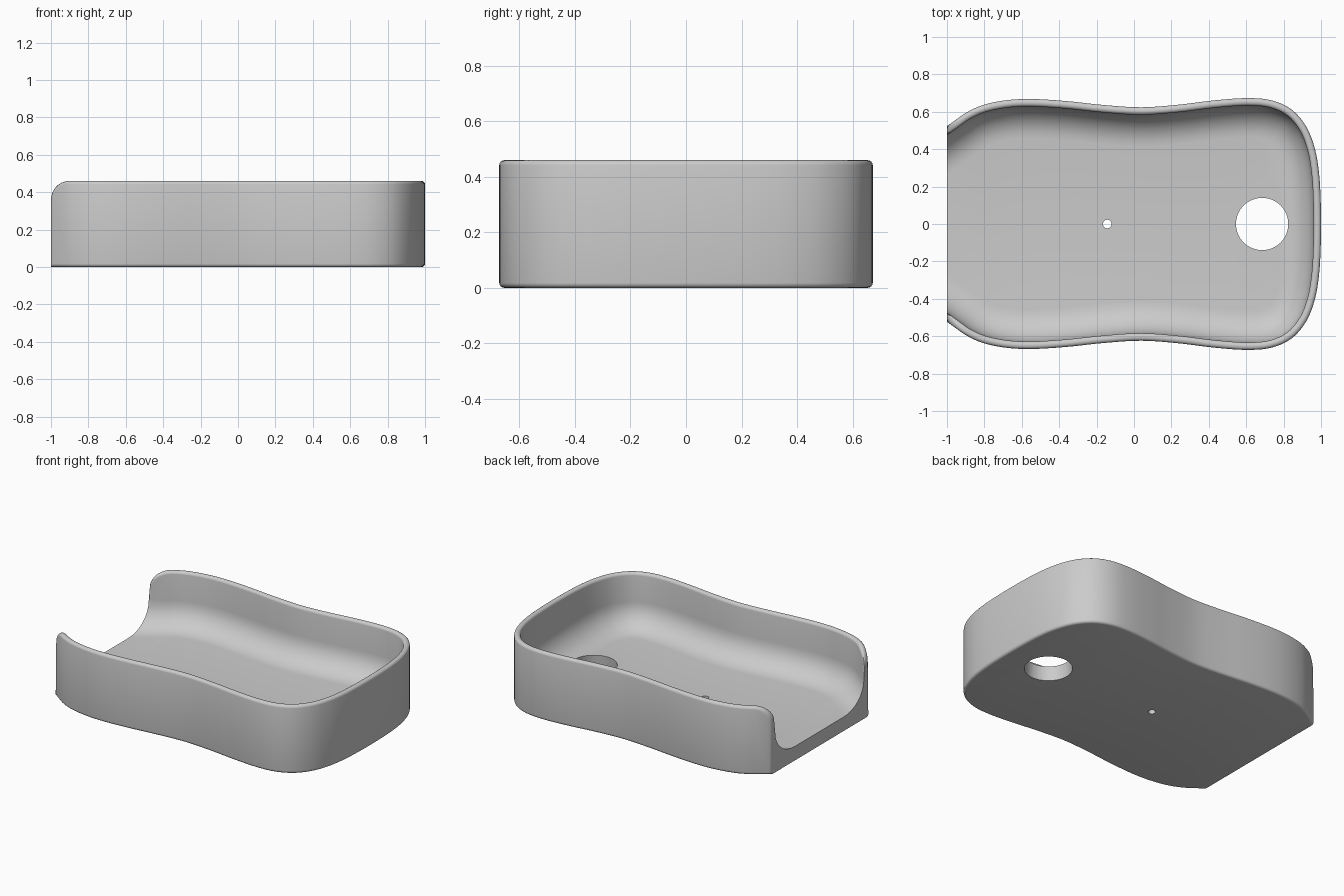
import bpy, bmesh, math
from mathutils import Vector

if "Cube" in bpy.data.objects:
    bpy.data.objects.remove(bpy.data.objects["Cube"], do_unlink=True)

HEIGHT, WALL, FLOOR, FILLET, CORNER, ROUND = 0.46, 0.04, 0.095, 0.17, 0.1, 0.018

# Half outline from the open end round to the middle of the closed end
half = [(-1, .523), (-.91, .588), (-.81, .635), (-.68, .662), (-.54, .668), (-.36, .657),
        (-.16, .636), (.04, .624), (.24, .638), (.42, .66), (.6, .673), (.735, .661),
        (.845, .61), (.924, .515), (.969, .395), (.99, .265), (.998, .13), (1, 0)]
control = [Vector(p) for p in half] + [Vector((x, -y)) for x, y in half[-2::-1]]


def catmull(a, b, c, d, t):
    return 0.5 * (2 * b + (c - a) * t + (2 * a - 5 * b + 4 * c - d) * t ** 2
                  + (3 * b - a - 3 * c + d) * t ** 3)


# Straight end segments, smooth curve in between
STEPS = 5
outline = [control[0]]
for i in range(1, len(control) - 2):
    outline += [catmull(*control[i - 1:i + 3], s / STEPS) for s in range(STEPS)]
outline += control[-2:]
n = len(outline)


def inset(i, amount):
    """Outline point i moved inwards; the two ends slide along the open face."""
    t = (outline[min(i + 1, n - 1)] - outline[max(i - 1, 0)]).normalized()
    inward = Vector((t.y, -t.x))
    if i in (0, n - 1):
        return outline[i] + Vector((0, amount / inward.y))
    return outline[i] + inward * amount


bm = bmesh.new()


def vert(p, z):
    return bm.verts.new((p.x, p.y, z))


def face(verts):
    return bm.faces.new(list(dict.fromkeys(verts)))


# Cross-section columns: bottom edge, rim, then the inside fillet
arc = [math.pi / 2 * k / 8 for k in range(9)]
foot, rim, bowl = [], [], []
for i in range(n):
    top = HEIGHT - CORNER if i in (0, n - 1) else HEIGHT
    foot.append([vert(inset(i, ROUND * (1 - math.sin(a))), ROUND * (1 - math.cos(a)))
                 for a in arc[::2]])
    rim.append([vert(inset(i, o), top) for o in (0, WALL)])
    bowl.append([vert(inset(i, WALL + FILLET * (1 - math.cos(a))),
                      FLOOR + FILLET * (1 - math.sin(a))) for a in arc])

soft = []
for i in range(n - 1):
    j = i + 1
    chains = []
    for side in range(2):
        a, b = rim[i][side], rim[j][side]
        mids = []
        if i in (0, n - 2):   # rounded upper corner at the open end
            low, high = (a, b) if i == 0 else (b, a)
            for phi in arc[1:-1]:
                p = low.co.lerp(high.co, 1 - math.cos(phi))
                mids.append(vert(p, HEIGHT - CORNER * (1 - math.sin(phi))))
            if i:
                mids.reverse()
        chains.append([a, *mids, b])
    outer, inner = chains
    face([foot[i][-1], foot[j][-1], *reversed(outer)])
    face([bowl[i][0], bowl[j][0], *reversed(inner)])
    for k in range(len(outer) - 1):
        face([outer[k], outer[k + 1], inner[k + 1], inner[k]])
    for rows in (foot, bowl):
        for k in range(len(rows[i]) - 1):
            face([rows[i][k], rows[j][k], rows[j][k + 1], rows[i][k + 1]])
    for chain in chains:
        soft += [bm.edges.get(pair) for pair in zip(chain, chain[1:])]

# Floor and underside strips between mirrored columns
for i in range(n // 2):
    a, b = n - 1 - i, n - 2 - i
    face([bowl[i][-1], bowl[i + 1][-1], bowl[b][-1], bowl[a][-1]])
    face([foot[i][0], foot[i + 1][0], foot[b][0], foot[a][0]])

# Open end face
left = foot[0] + rim[0] + bowl[0]
right = foot[-1] + rim[-1] + bowl[-1]
face(left + right[::-1])

# Round over the rim and the ends of the walls
for i in (0, n - 1):
    soft += [bm.edges.get((foot[i][-1], rim[i][0])), bm.edges.get((rim[i][1], bowl[i][0]))]
bmesh.ops.recalc_face_normals(bm, faces=bm.faces)
bmesh.ops.bevel(bm, geom=soft, offset=ROUND, offset_type='OFFSET', segments=4,
                profile=0.5, affect='EDGES', clamp_overlap=False)
bmesh.ops.recalc_face_normals(bm, faces=bm.faces)

mesh = bpy.data.meshes.new("tray")
bm.to_mesh(mesh)
bm.free()
tray = bpy.data.objects.new("tray", mesh)
bpy.context.collection.objects.link(tray)

grey = bpy.data.materials.new("plain grey")
grey.use_nodes = True
colour = (0.6, 0.6, 0.6, 1)
grey.diffuse_color = colour
grey.node_tree.nodes["Principled BSDF"].inputs["Base Color"].default_value = colour
mesh.materials.append(grey)

# Large tapered hole and small drain hole through the floor
for name, x, low, high in (("large_hole_cutter", .685, .15, .138),
                           ("small_hole_cutter", -.143, .023, .023)):
    bpy.ops.mesh.primitive_cone_add(vertices=64, radius1=low, radius2=high,
                                    depth=FLOOR + .04, location=(x, 0, FLOOR / 2))
    cutter = bpy.context.object
    cutter.name = name
    cutter.data.materials.append(grey)
    cutter.hide_render = True
    cutter.hide_set(True)
    cut = tray.modifiers.new(name, 'BOOLEAN')
    cut.operation = 'DIFFERENCE'
    cut.solver = 'EXACT'
    cut.object = cutter

bpy.ops.object.select_all(action='DESELECT')
tray.select_set(True)
bpy.context.view_layer.objects.active = tray
for m in list(tray.modifiers):
    bpy.ops.object.modifier_apply(modifier=m.name)
bpy.ops.object.shade_smooth_by_angle(angle=math.radians(35))
